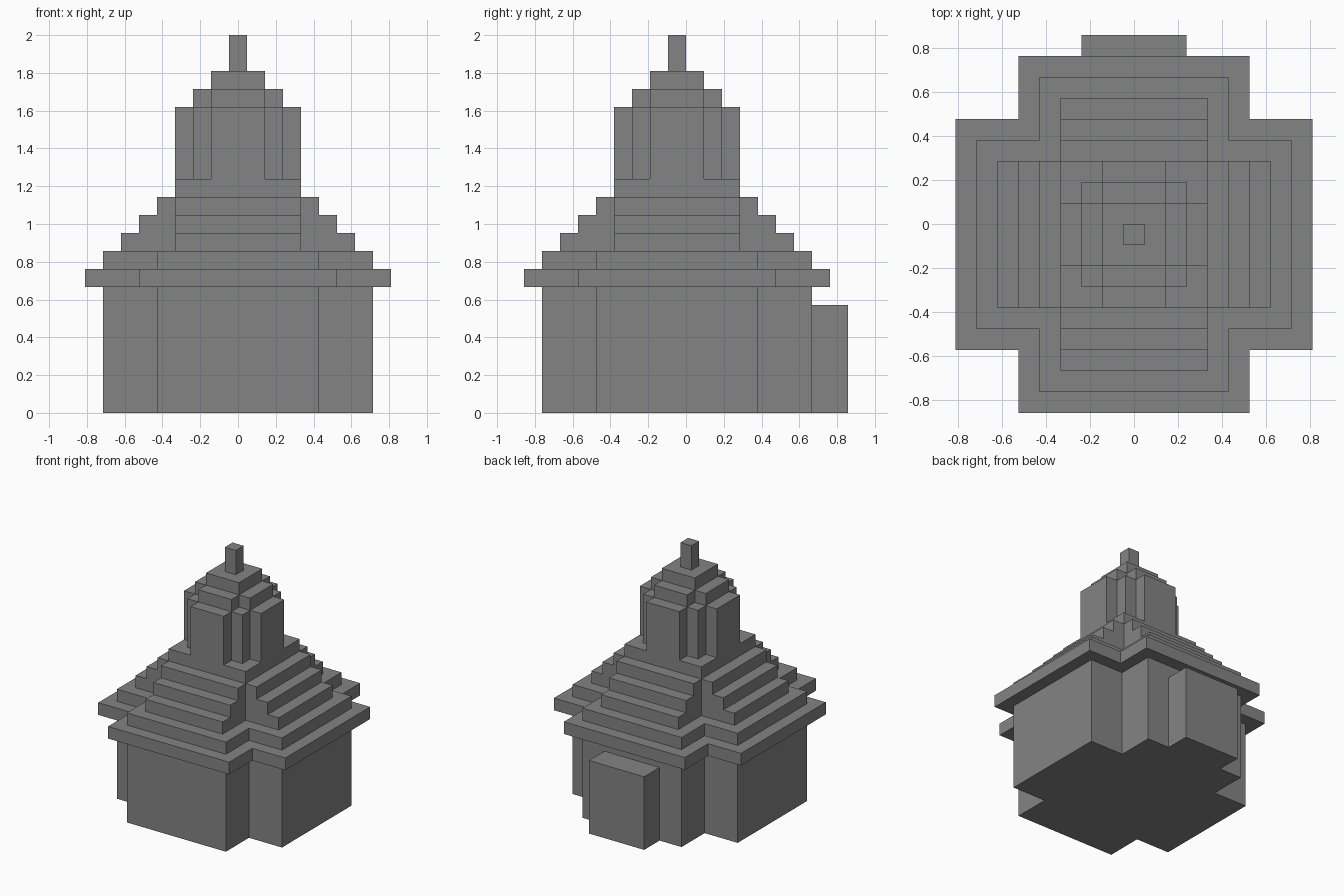
import bpy
import bmesh

cube = bpy.data.objects.get("Cube")
if cube:
    bpy.data.objects.remove(cube, do_unlink=True)

U = 2 / 21          # one block
CY = -0.5           # centre of the tower plan, in blocks

stone = bpy.data.materials.new("grey stone")
stone.use_nodes = True
GREY = (0.23, 0.23, 0.23, 1)
stone.diffuse_color = GREY
bsdf = next(n for n in stone.node_tree.nodes if n.type == 'BSDF_PRINCIPLED')
bsdf.inputs["Base Color"].default_value = GREY
bsdf.inputs["Roughness"].default_value = 0.9


def prism(name, quarter, z0, z1, cy=CY):
    """Extrude a plan mirrored from its +x +y quarter, listed anticlockwise."""
    back = [(-x, y) for x, y in reversed(quarter)]
    plan = quarter + back
    plan += [(-x, -y) for x, y in plan]
    bm = bmesh.new()
    base = bm.faces.new([bm.verts.new((x * U, (y + cy) * U, z0 * U)) for x, y in plan])
    ext = bmesh.ops.extrude_face_region(bm, geom=[base], use_keep_orig=True)
    top = [v for v in ext["geom"] if isinstance(v, bmesh.types.BMVert)]
    bmesh.ops.translate(bm, verts=top, vec=(0, 0, (z1 - z0) * U))
    bmesh.ops.recalc_face_normals(bm, faces=bm.faces)
    mesh = bpy.data.meshes.new(name)
    bm.to_mesh(mesh)
    bm.free()
    mesh.materials.append(stone)
    obj = bpy.data.objects.new(name, mesh)
    bpy.context.collection.objects.link(obj)
    return obj


def cross(name, reach, arm, z0, z1):
    prism(name, [(reach, arm), (arm, arm), (arm, reach)], z0, z1)


def block(name, hx, hy, z0, z1, cy=CY):
    prism(name, [(hx, hy)], z0, z1, cy)


# Cross-shaped hall and overhanging eave
cross("hall_walls", 7.5, 4.5, 0, 7)
cross("eave", 8.5, 5.5, 7, 8)

# Stepped roof, one block high per tier
for i, (reach, arm) in enumerate([(7.5, 4.5), (6.5, 3.5), (5.5, 3.5), (4.5, 3.5)]):
    cross(f"roof_step_{i + 1}", reach, arm, 8 + i, 9 + i)
block("tower_base", 3.5, 3.5, 12, 13)

# Tower with projecting slabs and recessed corner columns
prism("tower_shaft", [(3.5, 1.5), (2.5, 1.5), (2.5, 2.5), (1.5, 2.5), (1.5, 3.5)], 13, 17)
cross("tower_cap", 2.5, 1.5, 17, 18)
block("tower_crown", 1.5, 1.5, 18, 19)
block("finial", 0.5, 0.5, 19, 21)

# Porch on the back wall
block("back_porch", 2.5, 1, 0, 6, cy=8)
